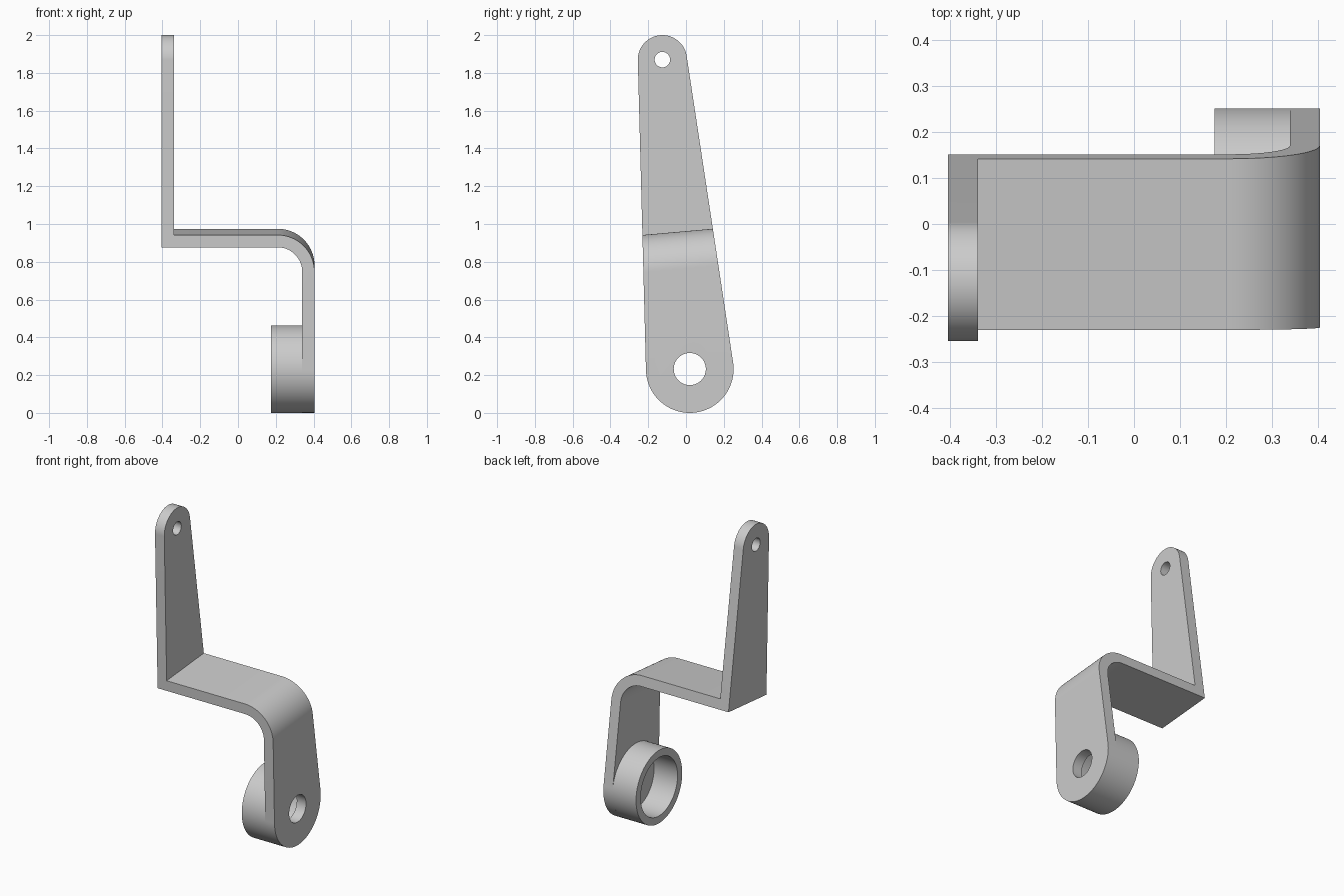
import bpy, bmesh
from math import pi, sin, cos, asin, atan2, radians
from mathutils import Matrix, Vector

default = bpy.data.objects.get("Cube")
if default:
    bpy.data.objects.remove(default, do_unlink=True)

# Main dimensions
T = 0.065                      # sheet thickness
X = 0.405                      # half width
LOW, HIGH = Vector((0.02, 0.232)), Vector((-0.125, 1.87))
R_LOW, R_HIGH = 0.232, 0.13    # end radii
LENGTH = (HIGH - LOW).length
SHELF = 0.664                  # underside of the shelf above the lower pivot
R_BEND = 0.195                 # outer bend radius
TILT = atan2(LOW.x - HIGH.x, HIGH.y - LOW.y)
PLACE = Matrix.Translation((0, LOW.x, LOW.y)) @ Matrix.Rotation(TILT, 4, 'X')

steel = bpy.data.materials.new("grey_steel")
steel.use_nodes = True
GREY = (0.6, 0.6, 0.6, 1)
steel.diffuse_color = GREY
steel.node_tree.nodes["Principled BSDF"].inputs["Base Color"].default_value = GREY


def arc(cx, cy, r, start, end, n):
    return [(cx + r * cos(start + (end - start) * i / n),
             cy + r * sin(start + (end - start) * i / n)) for i in range(n + 1)]


def add_object(name, bm):
    bmesh.ops.recalc_face_normals(bm, faces=bm.faces)
    mesh = bpy.data.meshes.new(name)
    bm.to_mesh(mesh)
    bm.free()
    mesh.materials.append(steel)
    obj = bpy.data.objects.new(name, mesh)
    bpy.context.collection.objects.link(obj)
    return obj


def prism(name, points, direction):
    bm = bmesh.new()
    face = bm.faces.new([bm.verts.new(p) for p in points])
    out = bmesh.ops.extrude_face_region(bm, geom=[face], use_keep_orig=True)
    verts = [g for g in out["geom"] if isinstance(g, bmesh.types.BMVert)]
    bmesh.ops.translate(bm, verts=verts, vec=direction)
    return add_object(name, bm)


def combine(obj, cutter, operation):
    cutter.hide_render = True
    mod = obj.modifiers.new("Cut", 'BOOLEAN')
    mod.operation, mod.solver, mod.object = operation, 'EXACT', cutter
    bpy.context.view_layer.objects.active = obj
    bpy.ops.object.modifier_apply(modifier=mod.name)
    bpy.data.objects.remove(cutter, do_unlink=True)


def finish(obj):
    obj.matrix_world = PLACE
    bpy.ops.object.select_all(action='DESELECT')
    obj.select_set(True)
    bpy.context.view_layer.objects.active = obj
    bpy.ops.object.shade_smooth_by_angle(angle=radians(30))


# Bent sheet: upright arm, shelf, rounded bend and lower arm
top, bottom = LENGTH + 0.4, -0.4
cx, cz = X - R_BEND, SHELF + T - R_BEND
strip = [(-X, top), (-X, SHELF)]
strip += arc(cx, cz, R_BEND - T, pi / 2, 0, 24)
strip += [(X - T, bottom), (X, bottom)]
strip += arc(cx, cz, R_BEND, 0, pi / 2, 24)
strip += [(T - X, SHELF + T), (T - X, top)]
bracket = prism("bent_bracket", [(x, -0.5, z) for x, z in strip], (0, 1, 0))

# Tapered outline with round ends
phi = asin((R_LOW - R_HIGH) / LENGTH)
outline = arc(0, 0, R_LOW, -pi - phi, phi, 64) + arc(0, LENGTH, R_HIGH, phi, pi - phi, 48)
trim = prism("outline_cutter", [(-1, y, z) for y, z in outline], (2, 0, 0))
combine(bracket, trim, 'INTERSECT')

# Pivot holes
for height, radius, x in ((0, 0.085, X), (LENGTH, 0.041, -X)):
    circle = arc(0, height, radius, 0, 2 * pi, 48)[:-1]
    hole = prism("hole_cutter", [(x - 0.1, y, z) for y, z in circle], (0.2, 0, 0))
    combine(bracket, hole, 'DIFFERENCE')
finish(bracket)

# Round collar on the inner side of the lower arm
bm = bmesh.new()
section = ((X - T, R_LOW), (0.175, R_LOW), (0.175, 0.185), (X - T, 0.185))
verts = [bm.verts.new((x, 0, r)) for x, r in section]
edges = [bm.edges.new(pair) for pair in zip(verts, verts[1:])]
bmesh.ops.spin(bm, geom=verts + edges, axis=(1, 0, 0), cent=(0, 0, 0),
               angle=2 * pi, steps=96, use_merge=True)
bmesh.ops.remove_doubles(bm, verts=bm.verts, dist=0.0001)
collar = add_object("pivot_collar", bm)
finish(collar)
